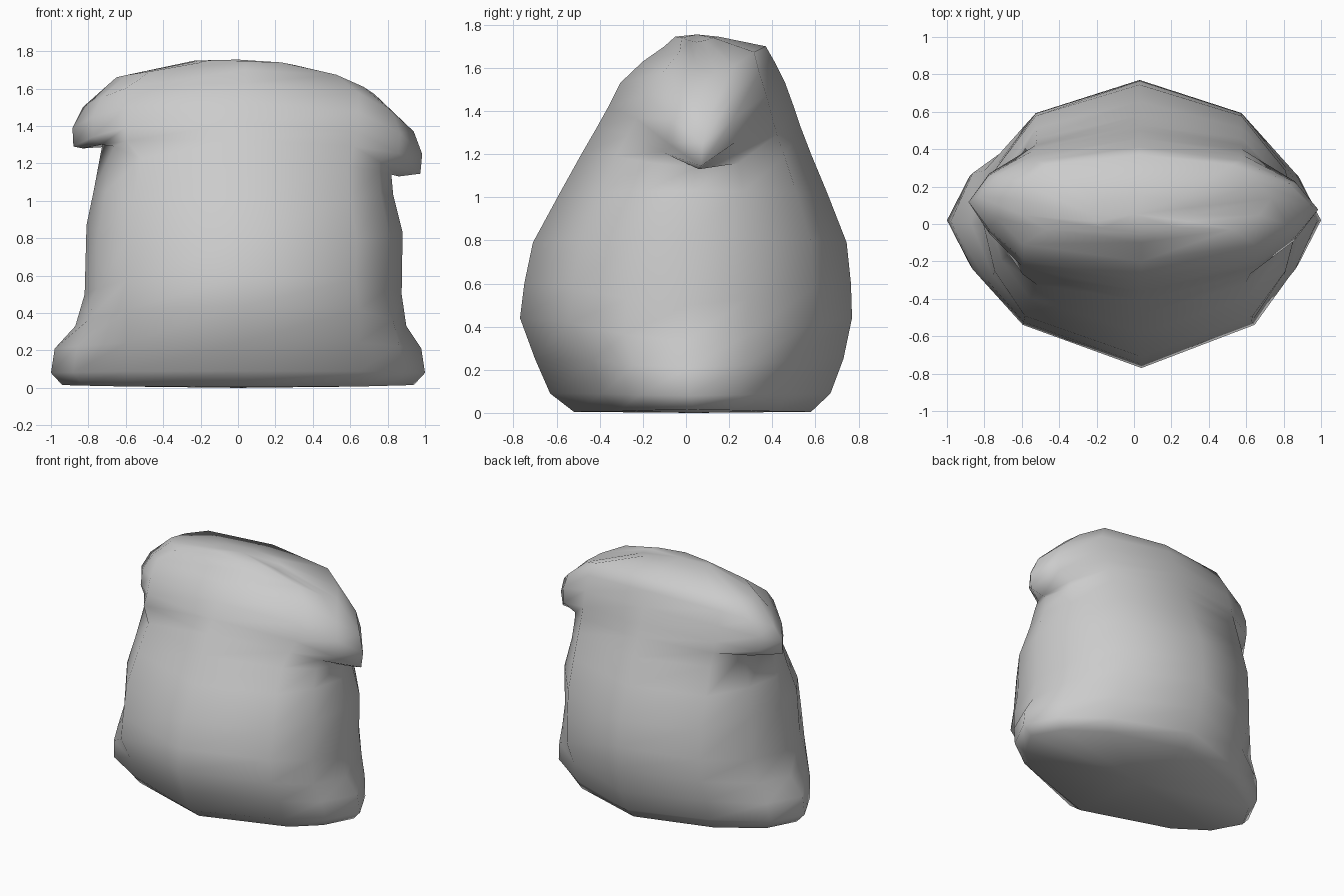
import bpy, bmesh

if "Cube" in bpy.data.objects:
    bpy.data.objects.remove(bpy.data.objects["Cube"])

# Sack body: stacked rings whose sides bulge and droop into the corner ears
# left x, right x, front y, back y, z at middle, z at left side, z at right side
RINGS = [
    (-.94, .94, -.52, .58, .005, .015, .015),
    (-1.0, 1.0, -.63, .67, .09, .08, .08),
    (-.98, .98, -.70, .73, .25, .21, .21),
    (-.87, .90, -.77, .77, .44, .33, .33),
    (-.82, .875, -.75, .765, .60, .50, .50),
    (-.81, .88, -.71, .745, .79, .87, .83),
    (-.77, .83, -.585, .655, 1.02, 1.06, 1.03),
    (-.72, .82, -.485, .58, 1.20, 1.33, 1.14),
    (-.83, .86, -.41, .53, 1.33, 1.28, 1.13),
    (-.88, .975, -.36, .50, 1.42, 1.29, 1.145),
    (-.885, .985, -.305, .46, 1.53, 1.39, 1.25),
    (-.83, .94, -.20, .41, 1.63, 1.50, 1.37),
    (-.65, .73, -.10, .37, 1.70, 1.66, 1.57),
    (-.23, .32, -.05, .15, 1.745, 1.75, 1.72),
]


def ring_points(i, ring):
    """Twelve points around one ring: two middles, four corners, four ear edges, two tips."""
    xl, xr, yf, yb, zm, zl, zr = ring
    yc, hy = (yf + yb) / 2, (yb - yf) / 2
    upper, lower = 8 <= i <= 11, i <= 2
    edge, edge_y = (.88, .37) if upper else (.88, .36) if lower else (.92, .37)

    def point(side, x, v, w):
        z_side = zr if side > 0 else zl
        shift = .04 if upper and side < 0 and w > .5 else 0
        return (x, yc + hy * v + shift, zm + (z_side - zm) * w)

    def quarter(side, face):
        tip = xr if side > 0 else xl
        limit = (.62 if face < 0 else .55) + side * .025
        corner = side * min(abs(tip) * .72, limit)
        depth = (.70 if face < 0 else .77) - (.07 if lower else 0)
        return [point(side, corner, face * depth, .2),
                point(side, tip * edge, face * edge_y, .6 if upper else .7)]

    return ([point(1, .04, -1, 0)] + quarter(1, -1) + [point(1, xr, 0, 1)]
            + quarter(1, 1)[::-1] + [point(1, .03, 1, 0)] + quarter(-1, 1)
            + [point(-1, xl, 0, 1)] + quarter(-1, -1)[::-1])


bm = bmesh.new()
loops = [[bm.verts.new(p) for p in ring_points(i, r)] for i, r in enumerate(RINGS)]
n = len(loops[0])
for a, b in zip(loops, loops[1:]):
    for k in range(n):
        j = (k + 1) % n
        bm.faces.new((a[k], a[j], b[j], b[k]))

# Base and top caps
for loop, z in ((loops[0], 0), (loops[-1], 1.755)):
    mid = bm.verts.new((0, sum(p.co.y for p in loop) / n, z))
    for k in range(n):
        bm.faces.new((loop[k], loop[(k + 1) % n], mid))

bmesh.ops.recalc_face_normals(bm, faces=bm.faces)
for f in bm.faces:
    f.smooth = True
mesh = bpy.data.meshes.new("sack")
bm.to_mesh(mesh)
bm.free()
bpy.context.collection.objects.link(bpy.data.objects.new("sack", mesh))
